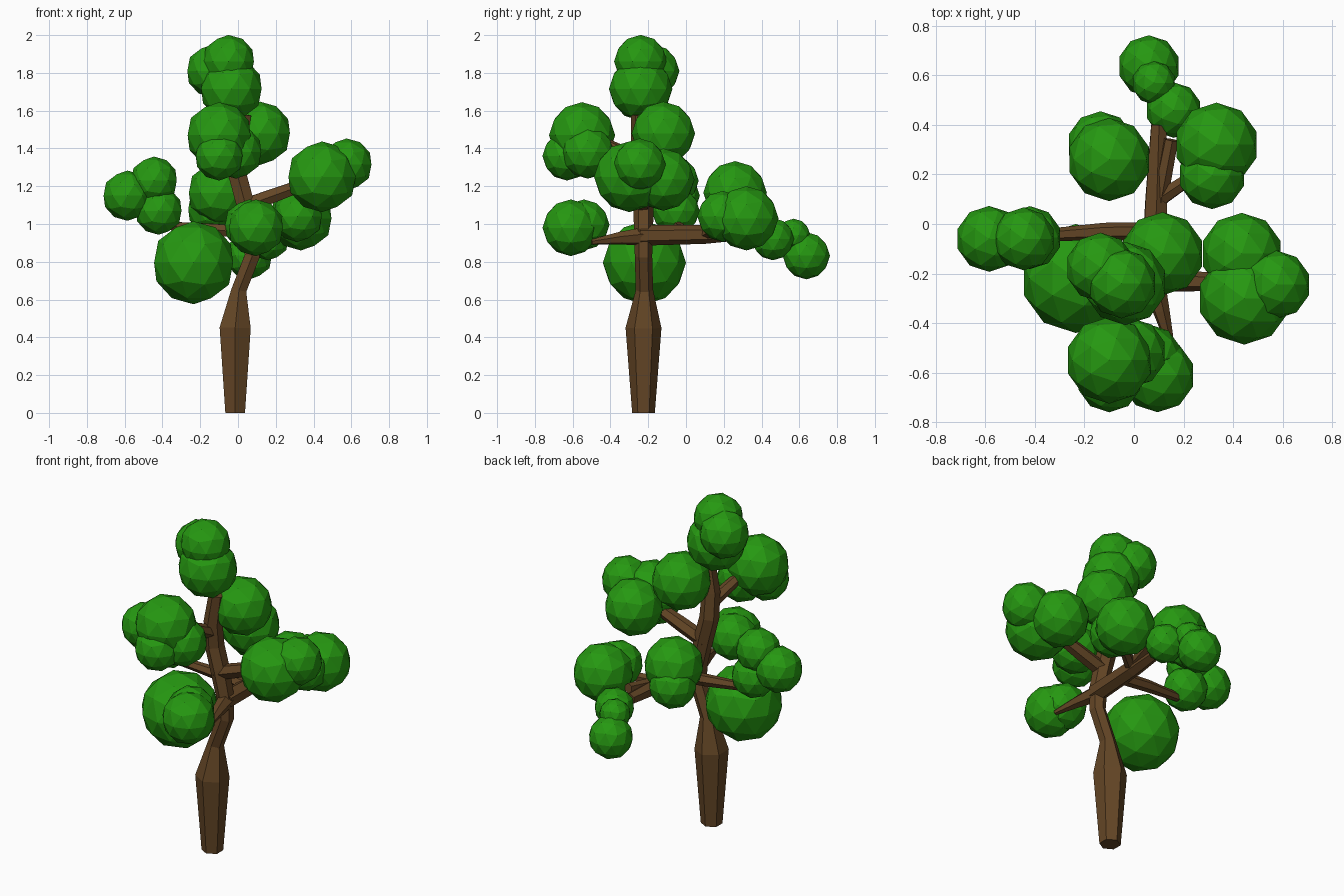
import bpy, bmesh, math
from mathutils import Vector

if "Cube" in bpy.data.objects:
    bpy.data.objects.remove(bpy.data.objects["Cube"])


def material(name, rgb):
    m = bpy.data.materials.new(name)
    m.diffuse_color = (*rgb, 1)
    m.use_nodes = True
    m.node_tree.nodes["Principled BSDF"].inputs["Base Color"].default_value = m.diffuse_color
    return m


LEAF = material("leaf green", (0.019, 0.314, 0.0056))
BARK = material("bark brown", (0.127, 0.061, 0.019))


def finish(bm, name, mat):
    me = bpy.data.meshes.new(name)
    bmesh.ops.recalc_face_normals(bm, faces=bm.faces)
    bm.to_mesh(me)
    bm.free()
    me.materials.append(mat)
    bpy.context.collection.objects.link(bpy.data.objects.new(name, me))


def limb(name, path, sides=6):
    """Tapered flat-sided tube through (x, y, z, radius) points."""
    bm = bmesh.new()
    pts = [Vector(p[:3]) for p in path]
    rings = []
    for i, p in enumerate(pts):
        d = pts[min(i + 1, len(pts) - 1)] - pts[max(i - 1, 0)]
        q = Vector((0, 0, 1)).rotation_difference(d)
        if i == 0 and p.z == 0:
            q.identity()
        ring = []
        for k in range(sides):
            a = math.pi / 2 + 2 * math.pi * k / sides
            ring.append(bm.verts.new(p + q @ Vector((math.cos(a), math.sin(a), 0)) * path[i][3]))
        rings.append(ring)
    for a, b in zip(rings, rings[1:]):
        for k in range(sides):
            n = (k + 1) % sides
            bm.faces.new((a[k], a[n], b[n], b[k]))
    bm.faces.new(rings[0][::-1])
    bm.faces.new(rings[-1])
    finish(bm, name, BARK)


def foliage(name, balls):
    """Cluster of low-poly balls given as (x, y, z, radius)."""
    bm = bmesh.new()
    for x, y, z, r in balls:
        new = bmesh.ops.create_icosphere(bm, subdivisions=2, radius=r)["verts"]
        bmesh.ops.translate(bm, verts=new, vec=(x, y, z))
    finish(bm, name, LEAF)


# Trunk and branches
limb("trunk", [(-.015, -.225, 0, .06), (-.015, -.225, .45, .095), (.005, -.22, .65, .046),
               (.075, -.225, .83, .046), (.07, -.225, .96, .05), (.035, -.225, 1.12, .055),
               (0, -.225, 1.25, .055), (.0, -.24, 1.4, .052), (.03, -.245, 1.58, .045)])
limb("back_branch", [(.075, -.24, .94, .055), (.09, .1, .945, .05), (.1, .4, .96, .035)])
limb("back_twig", [(.1, .08, .95, .035), (.15, .34, .99, .03)])
limb("back_right_twig", [(.1, .1, .95, .035), (.28, .22, 1.0, .025)])
limb("left_branch", [(.09, -.03, .95, .037), (-.12, -.03, .97, .035), (-.36, -.045, .99, .025)])
limb("front_branch", [(.075, -.22, .935, .05), (.11, -.35, .925, .035), (.15, -.5, .905, .015)])
limb("right_branch", [(.02, -.225, 1.09, .045), (.2, -.23, 1.155, .042), (.38, -.235, 1.22, .035)])
limb("upper_front_branch", [(0, -.23, 1.33, .04), (-.06, -.46, 1.44, .03)])
limb("upper_right_twig", [(.01, -.24, 1.4, .035), (.08, -.2, 1.56, .025)])

# Foliage clusters
foliage("top_foliage", [(-.05, -.24, 1.86, .141), (-.135, -.175, 1.81, .14), (-.035, -.24, 1.715, .168)])
foliage("upper_front_foliage", [(-.10, -.55, 1.47, .175), (-.10, -.63, 1.36, .13), (-.01, -.52, 1.38, .14)])
foliage("upper_right_foliage", [(.115, -.12, 1.48, .168)])
foliage("right_foliage", [(.445, -.30, 1.25, .187), (.575, -.245, 1.315, .138), (.435, -.12, 1.235, .165)])
foliage("front_foliage", [(.095, -.61, .98, .15), (.06, -.54, .995, .135)])
foliage("lower_left_foliage", [(-.235, -.22, .795, .22)])
foliage("left_foliage", [(-.585, -.06, 1.15, .133), (-.445, -.06, 1.23, .127), (-.42, -.055, 1.07, .127)])
foliage("back_right_foliage", [(.333, .32, 1.03, .17), (.315, .195, 1.04, .135)])
foliage("back_left_foliage", [(-.10, .26, 1.165, .168), (-.135, .32, 1.08, .135)])
foliage("back_hanging_foliage", [(.16, .46, .92, .112), (.08, .57, .94, .088), (.06, .637, .832, .125)])
